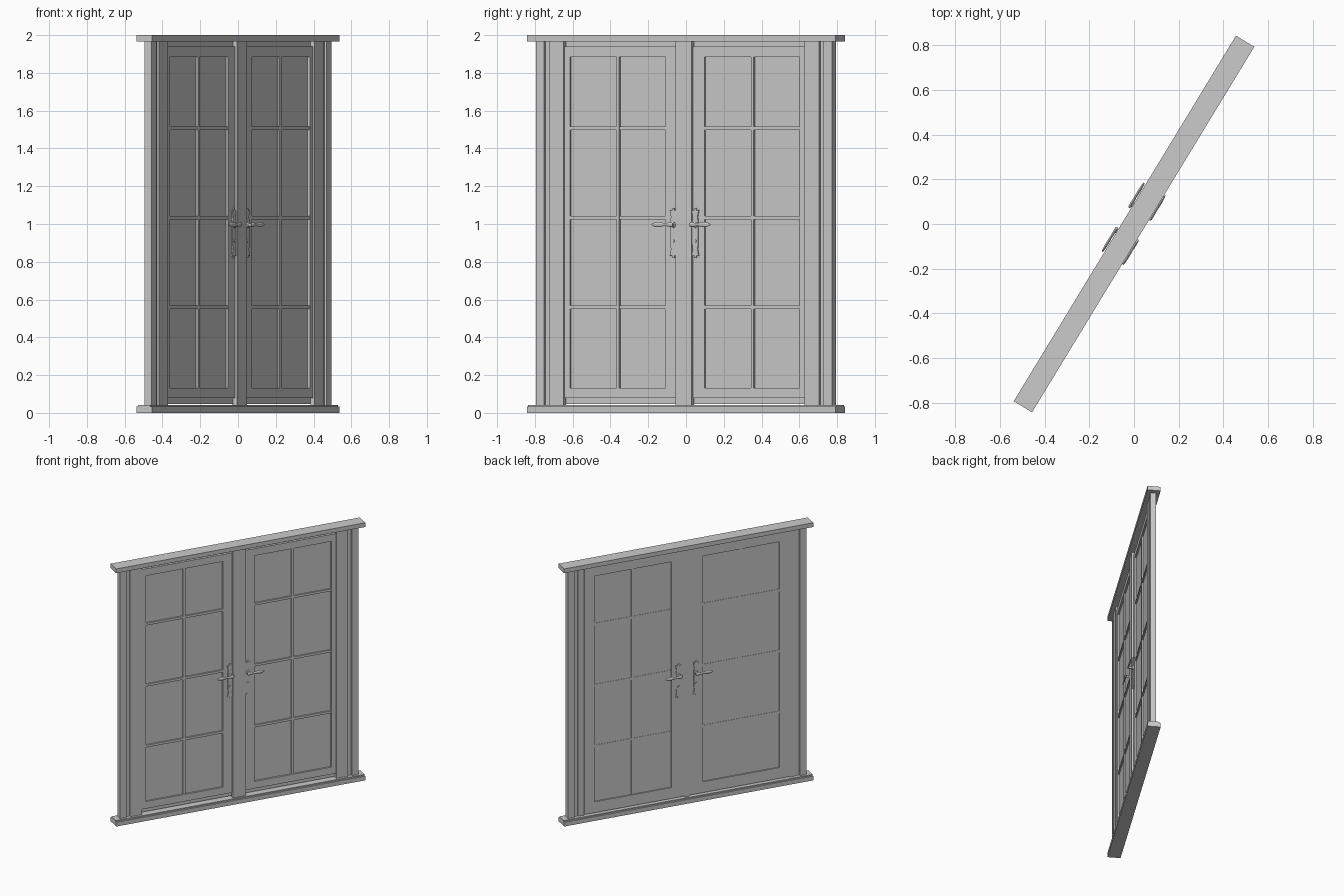
import bpy, bmesh, math

if "Cube" in bpy.data.objects:
    bpy.data.objects.remove(bpy.data.objects["Cube"])

ANGLE = math.radians(58.7)   # whole door set is turned about z


def finish(name, bm, smooth=False):
    bmesh.ops.recalc_face_normals(bm, faces=bm.faces)
    me = bpy.data.meshes.new(name)
    bm.to_mesh(me)
    bm.free()
    ob = bpy.data.objects.new(name, me)
    bpy.context.collection.objects.link(ob)
    ob.rotation_euler.z = ANGLE
    if smooth:
        bpy.ops.object.select_all(action='DESELECT')
        ob.select_set(True)
        bpy.context.view_layer.objects.active = ob
        bpy.ops.object.shade_smooth_by_angle(angle=math.radians(40))
    return ob


def boxes(name, specs):
    """each spec: x0, x1, y0, y1, z0, z1"""
    bm = bmesh.new()
    for x0, x1, y0, y1, z0, z1 in specs:
        vs = bmesh.ops.create_cube(bm, size=1)['verts']
        for v in vs:
            v.co = ((x0 + x1) / 2 + v.co.x * (x1 - x0),
                    (y0 + y1) / 2 + v.co.y * (y1 - y0),
                    (z0 + z1) / 2 + v.co.z * (z1 - z0))
    return finish(name, bm)


def side(s, specs):
    return [(min(s * a, s * b), max(s * a, s * b), *r) for a, b, *r in specs]


def ring_frame(x0, x1, z0, z1, y0, y1, ox0, ox1, oz0, oz1):
    """rectangular frame around an opening"""
    return [(x0, ox0, y0, y1, z0, z1), (ox1, x1, y0, y1, z0, z1),
            (ox0, ox1, y0, y1, z0, oz0), (ox0, ox1, y0, y1, oz1, z1)]


def tube(bm, stations, n=12):
    """rings along x: (x, y, z, radius_y, radius_z)"""
    rings = []
    for x, y, z, ry, rz in stations:
        rings.append([bm.verts.new((x, y + ry * math.cos(2 * math.pi * i / n),
                                    z + rz * math.sin(2 * math.pi * i / n))) for i in range(n)])
    for a, b in zip(rings, rings[1:]):
        for i in range(n):
            bm.faces.new((a[i], a[(i + 1) % n], b[(i + 1) % n], b[i]))
    bm.faces.new(rings[0])
    bm.faces.new(rings[-1])


def lathe_y(bm, cx, cz, profile, n=16):
    """rings along y: (y, radius)"""
    rings = [[bm.verts.new((cx + r * math.cos(2 * math.pi * i / n), y,
                            cz + r * math.sin(2 * math.pi * i / n))) for i in range(n)]
             for y, r in profile]
    for a, b in zip(rings, rings[1:]):
        for i in range(n):
            bm.faces.new((a[i], a[(i + 1) % n], b[(i + 1) % n], b[i]))
    bm.faces.new(rings[0])
    bm.faces.new(rings[-1])


# head and stepped sill
boxes("head", [(-.957, .957, -.048, .048, 1.967, 2.0)])
boxes("sill", [(-.957, .957, -.048, .048, 0, .033),
               (-.957, .957, -.038, .038, .033, .042)])

# centre post, wide at the front and narrow at the back
boxes("centre_post", [(-.05, .05, -.025, .0, .042, 1.967),
                      (-.019, .019, -.001, .021, .042, 1.967)])

OX0, OX1, OZ0, OZ1 = .121, .712, .133, 1.885   # glazed opening
MID = (OX0 + OX1) / 2

for s, tag in ((-1, "left"), (1, "right")):
    # jamb posts with recessed strip between
    boxes(tag + "_outer_jamb", side(s, [(.866, .917, -.021, .021, .042, 1.967)]))
    boxes(tag + "_jamb_recess", side(s, [(.834, .868, -.008, .008, .042, 1.967)]))
    boxes(tag + "_inner_jamb", side(s, [(.747, .837, -.02, .004, .042, 1.967),
                                        (.79, .837, .003, .014, .042, 1.967)]))
    # rebated door leaf: small front layer, larger back layer
    boxes(tag + "_door_front", side(s, ring_frame(.05, .747, .078, 1.94, -.012, .004,
                                                  OX0, OX1, OZ0, OZ1)))
    boxes(tag + "_door_back", side(s, ring_frame(.02, .788, .048, 1.965, .004, .018,
                                                 OX0, OX1, OZ0, OZ1)))
    # glass and glazing bars
    boxes(tag + "_glass", side(s, [(OX0, OX1, .001, .009, OZ0, OZ1)]))
    bars = [(MID - .009, MID + .009, -.01, .012, OZ0, OZ1)]
    bars += [(OX0, OX1, -.0095, .0115, z - .009, z + .009) for z in (.56, 1.033, 1.507)]
    boxes(tag + "_glazing_bars", side(s, bars))

    # handles on both faces
    for f, face in ((-1, "front"), (1, "back")):
        base = -.012 if f < 0 else .018
        cx = s * .068
        # ornate back plate
        half = [(.005, .132), (.009, .118), (.022, .122), (.018, .105), (.014, .085),
                (.018, .06), (.018, 0)]
        q = half + [(x, -z) for x, z in half[-2::-1]]
        outline = q + [(-x, z) for x, z in reversed(q)]
        bm = bmesh.new()
        fc = bm.faces.new([bm.verts.new((cx + x, base, .952 + z)) for x, z in outline])
        ext = bmesh.ops.extrude_face_region(bm, geom=[fc])['geom']
        for v in ext:
            if isinstance(v, bmesh.types.BMVert):
                v.co.y += f * .007
        finish(f"{tag}_{face}_handle_plate", bm)
        # neck, key cylinder and lever
        bm = bmesh.new()
        b = base + f * .006
        tip = -.052 if f < 0 else .057
        lathe_y(bm, cx, .995, [(b, .016), (b + f * .005, .015), (b + f * .009, .009),
                               (tip, .009)])
        lathe_y(bm, cx, .91, [(b, .009), (b + f * .005, .008)])
        prof = [(.050, .002, .004), (.056, .006, .011), (.070, .006, .013), (.084, .006, .009),
                (.105, .005, .008), (.130, .006, .012), (.150, .006, .014), (.166, .005, .010),
                (.176, .004, .006), (.181, .002, .003)]
        tube(bm, [(s * x, tip, .997, ry, rz) for x, ry, rz in prof])
        finish(f"{tag}_{face}_lever", bm, smooth=True)
